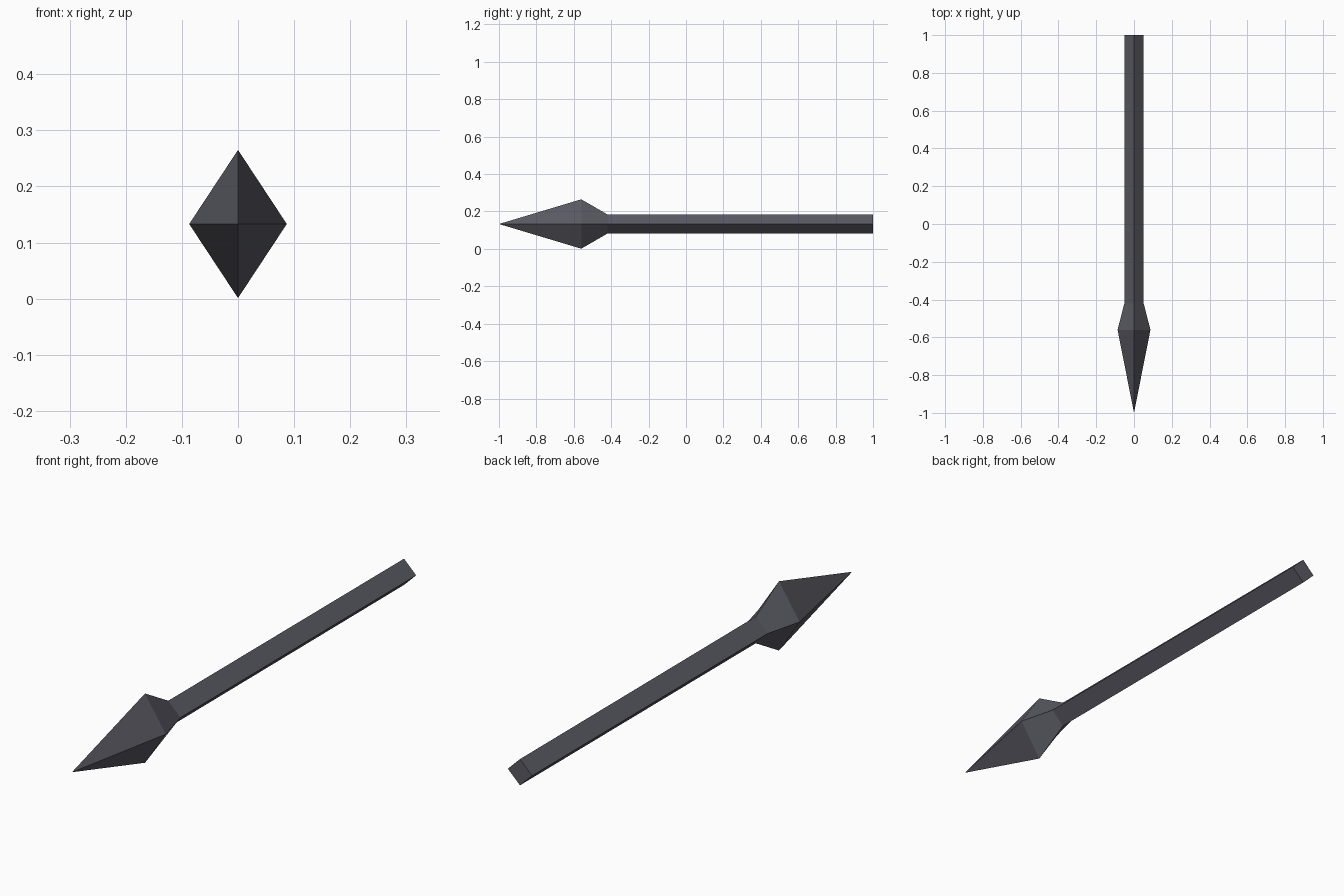
import bpy, bmesh

if "Cube" in bpy.data.objects:
    bpy.data.objects.remove(bpy.data.objects["Cube"])

CENTRE_Z = 0.133

iron = bpy.data.materials.new("dark iron")
iron.diffuse_color = (0.10, 0.10, 0.122, 1)
iron.use_nodes = True
iron.node_tree.nodes["Principled BSDF"].inputs["Base Color"].default_value = iron.diffuse_color


def diamond_loft(name, stations, cap_end=False):
    """Loft four-sided diamond sections (y, half width, half height) along y."""
    bm = bmesh.new()
    rings = []
    for y, hx, hz in stations:
        if hx == 0:
            rings.append([bm.verts.new((0, y, CENTRE_Z))] * 4)
        else:
            rings.append([bm.verts.new((sx * hx, y, CENTRE_Z + sz * hz))
                          for sx, sz in ((1, 0), (0, 1), (-1, 0), (0, -1))])
    for a, b in zip(rings, rings[1:]):
        for i in range(4):
            j = (i + 1) % 4
            corners = [a[i], a[j], b[j], b[i]]
            bm.faces.new(list(dict.fromkeys(corners)))
    if cap_end:
        bm.faces.new(rings[-1])
    bmesh.ops.recalc_face_normals(bm, faces=bm.faces)
    mesh = bpy.data.meshes.new(name)
    bm.to_mesh(mesh)
    bm.free()
    mesh.materials.append(iron)
    obj = bpy.data.objects.new(name, mesh)
    bpy.context.collection.objects.link(obj)
    return obj


# Pointed head, flaring from the tip and narrowing into the neck
diamond_loft("bolt_head", [(-1.0, 0, 0), (-0.56, 0.087, 0.132), (-0.42, 0.051, 0.051)])

# Straight shaft with a closed tail
diamond_loft("bolt_shaft", [(-0.42, 0.051, 0.051), (1.0, 0.051, 0.05)], cap_end=True)

# Point the open surfaces outward
for obj in bpy.context.collection.objects:
    for poly in obj.data.polygons:
        c, n = poly.center, poly.normal
        if abs(n.y) < 0.99 and n.x * c.x + n.z * (c.z - CENTRE_Z) < 0:
            poly.flip()
        elif n.y < -0.99:
            poly.flip()
    obj.data.update()
